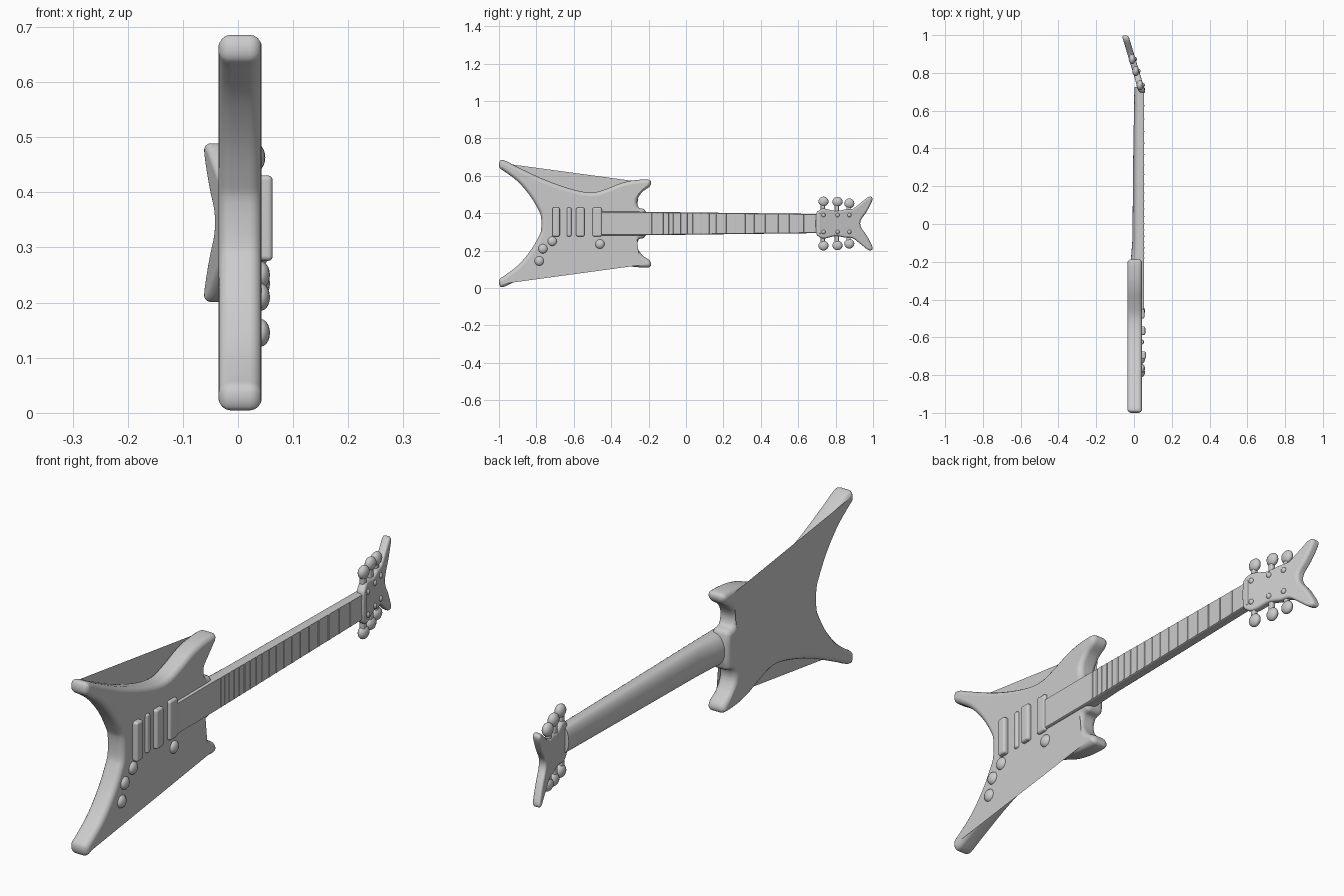
import bpy, bmesh, math
from mathutils import Vector, Matrix

if "Cube" in bpy.data.objects:
    bpy.data.objects.remove(bpy.data.objects["Cube"])

MID = 0.345  # height of the guitar's long axis
grey = bpy.data.materials.new("grey")
grey.diffuse_color = (0.6, 0.6, 0.6, 1)
grey.use_nodes = True
grey.node_tree.nodes["Principled BSDF"].inputs["Base Color"].default_value = grey.diffuse_color


def finish(name, bm, angle=50):
    bmesh.ops.recalc_face_normals(bm, faces=bm.faces[:])
    me = bpy.data.meshes.new(name)
    bm.to_mesh(me)
    bm.free()
    ob = bpy.data.objects.new(name, me)
    bpy.context.collection.objects.link(ob)
    me.materials.append(grey)
    bpy.ops.object.select_all(action='DESELECT')
    ob.select_set(True)
    bpy.context.view_layer.objects.active = ob
    bpy.ops.object.shade_smooth_by_angle(angle=math.radians(angle))
    wn = ob.modifiers.new("even_normals", 'WEIGHTED_NORMAL')
    wn.keep_sharp = True
    return ob


def mirrored(half):
    """Close an upper half outline (y, height over axis) into a full loop."""
    return half + [(y, -h) for y, h in reversed(half)]


def spline(pts, steps=4):
    out, n = [], len(pts)
    for i in range(n):
        a, b, c, d = (Vector(pts[(i + k) % n]) for k in (-1, 0, 1, 2))
        for s in range(steps):
            t = s / steps
            out.append(0.5 * (2 * b + (c - a) * t + (2 * a - 5 * b + 4 * c - d) * t * t
                              + (3 * b - a - 3 * c + d) * t ** 3))
    return out


def slab(name, outline, x0, x1, bevel, shear=0.0, pivot=0.0):
    """Flat outline extruded along x, with rounded rims."""
    bm = bmesh.new()
    vs = [bm.verts.new((x0, p[0], MID + p[1])) for p in outline]
    face = bm.faces.new(vs)
    ext = bmesh.ops.extrude_face_region(bm, geom=[face], use_keep_orig=True)
    top = [g for g in ext["geom"] if isinstance(g, bmesh.types.BMVert)]
    bmesh.ops.translate(bm, verts=top, vec=(x1 - x0, 0, 0))
    rims = [e for e in bm.edges if abs(e.verts[0].co.x - e.verts[1].co.x) < 1e-5]
    bmesh.ops.bevel(bm, geom=rims, offset=bevel, segments=4, profile=0.5,
                    affect='EDGES', clamp_overlap=False)
    for v in bm.verts:
        v.co.x -= shear * (v.co.y - pivot)
    return finish(name, bm)


def block(name, loc, size, bevel):
    bm = bmesh.new()
    bmesh.ops.create_cube(bm, size=1, matrix=Matrix.Translation(loc) @ Matrix.Diagonal((*size, 1)))
    bmesh.ops.bevel(bm, geom=bm.edges[:], offset=bevel, segments=3, profile=0.5, affect='EDGES')
    return finish(name, bm)


def ball(name, loc, size):
    bm = bmesh.new()
    bmesh.ops.create_uvsphere(bm, u_segments=16, v_segments=10, radius=1,
                              matrix=Matrix.Translation(loc) @ Matrix.Diagonal((*size, 1)))
    return finish(name, bm)


# Body: two swept rear wings and two short front horns
body = [(-0.775, 0.035), (-0.79, 0.075), (-0.835, 0.15), (-0.90, 0.225), (-0.965, 0.275),
        (-0.997, 0.298), (-0.997, 0.33), (-0.975, 0.339), (-0.90, 0.302), (-0.75, 0.232),
        (-0.60, 0.181), (-0.50, 0.166), (-0.42, 0.187), (-0.35, 0.215), (-0.28, 0.231),
        (-0.205, 0.235), (-0.187, 0.222), (-0.195, 0.197), (-0.235, 0.168), (-0.26, 0.125),
        (-0.252, 0.085), (-0.215, 0.063)]
slab("body", spline(mirrored(body)), -0.035, 0.043, 0.022)

# Neck: flat front, rounded back, with a thicker heel at the body
bm = bmesh.new()
rings = []
for y, half, back in [(-0.46, 0.063, -0.02), (-0.25, 0.063, -0.025), (-0.17, 0.062, -0.015),
                      (-0.08, 0.061, -0.008), (0.3, 0.056, -0.005), (0.725, 0.051, 0.002)]:
    ring = [(0.052, half * 0.94), (0.047, half)]
    ring += [(0.025 + (back - 0.025) * math.sin(a), half * math.cos(a))
             for a in (math.pi * k / 12 for k in range(13))]
    ring += [(0.047, -half), (0.052, -half * 0.94)]
    rings.append([bm.verts.new((x, y, MID + h)) for x, h in ring])
for r, s in zip(rings, rings[1:]):
    for i in range(len(r)):
        j = (i + 1) % len(r)
        bm.faces.new((r[i], r[j], s[j], s[i]))
bm.faces.new(rings[0])
bm.faces.new(rings[-1])
finish("neck", bm)

# Frets, spaced closer toward the body
for i in range(1, 20):
    y = -0.62 + 1.32 * 2 ** (-i / 12)
    if y > -0.44:
        half = 0.062 - 0.011 * (y + 0.2) / 0.9
        block("fret", (0.052, y, MID), (0.005, 0.008, 2 * min(half, 0.062) * 0.95), 0.002)
block("nut", (0.045, 0.712, MID), (0.026, 0.022, 0.108), 0.006)

# Headstock: tilted back, ending in a forked tail
head = [(0.695, 0.045), (0.71, 0.07), (0.74, 0.08), (0.80, 0.067), (0.85, 0.075),
        (0.89, 0.078), (0.93, 0.107), (0.972, 0.14), (0.993, 0.141), (0.995, 0.12),
        (0.965, 0.062), (0.935, 0.018)]
TILT = 0.3
slab("headstock", spline(mirrored(head)), 0.019, 0.054, 0.011, TILT, 0.72)

# Tuning pegs, three on each side
for side in (1, -1):
    for y, h in [(0.735, 0.118), (0.81, 0.117), (0.873, 0.108)]:
        x = 0.036 - TILT * (y - 0.72)
        ball("tuning_peg", (x, y, MID + side * h), (0.018, 0.027, 0.026))
        block("peg_stem", (x, y - 0.004, MID + side * 0.08), (0.02, 0.022, 0.06), 0.006)
        ball("string_post", (x + 0.017, y, MID + side * 0.045), (0.009, 0.011, 0.011))

# Bridge and pickups on the face of the body
for name, y, w, top in [("tailpiece", -0.695, 0.04, 0.063), ("bridge", -0.625, 0.025, 0.052),
                        ("rear_pickup", -0.565, 0.045, 0.06), ("front_pickup", -0.475, 0.05, 0.056)]:
    block(name, ((top + 0.03) / 2, y, MID + 0.008), (top - 0.03, w, 0.155), 0.009)

# Control knobs and switch along the lower wing
for name, y, z in [("volume_knob", -0.715, 0.25), ("tone_knob", -0.765, 0.21),
                   ("rear_knob", -0.785, 0.145), ("selector_switch", -0.46, 0.235)]:
    ball(name, (0.041, y, z), (0.017, 0.025, 0.025))
